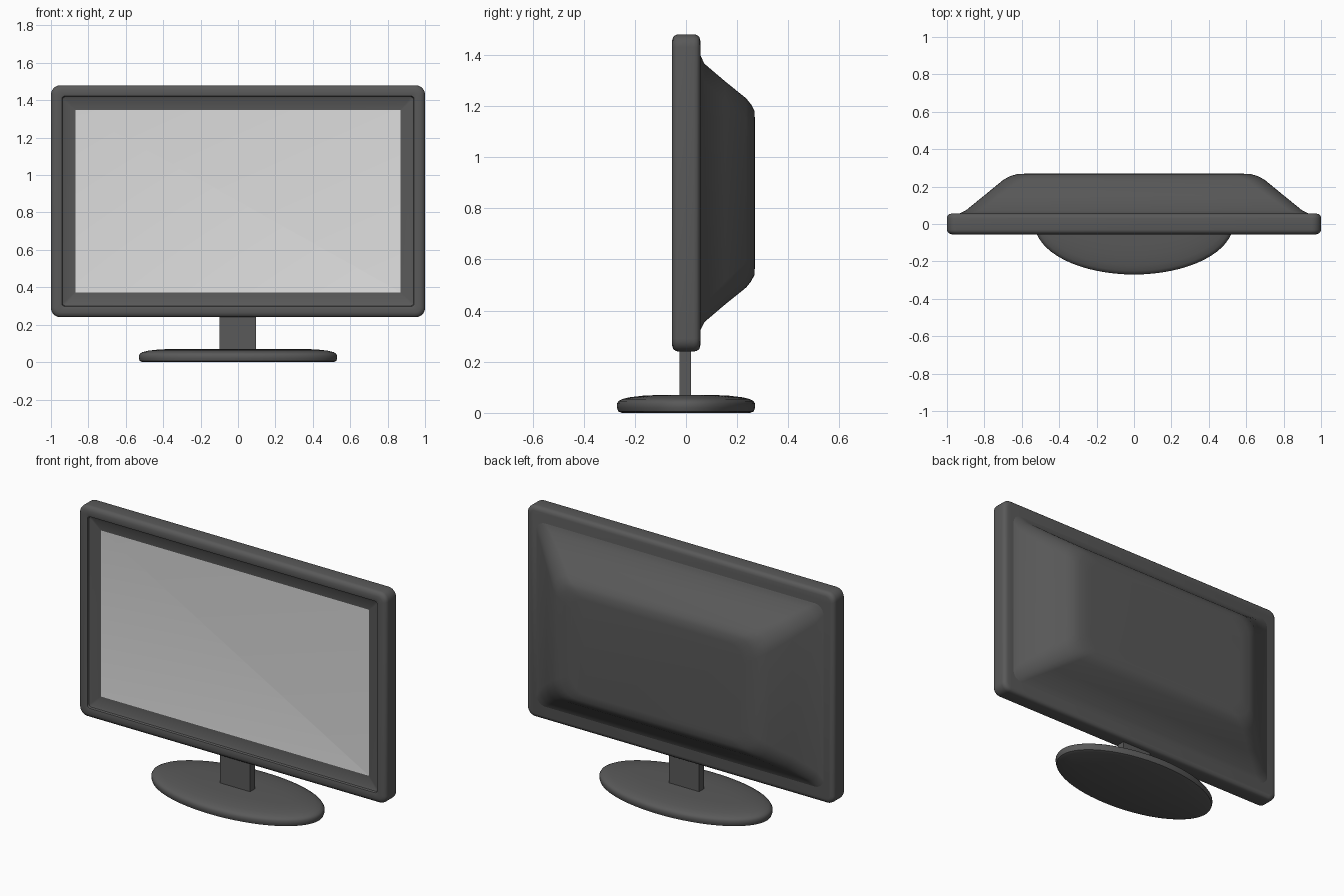
import bpy, bmesh, math

cube = bpy.data.objects.get("Cube")
if cube:
    bpy.data.objects.remove(cube)


def material(name, value):
    m = bpy.data.materials.new(name)
    m.use_nodes = True
    colour = (value, value, value, 1)
    m.diffuse_color = colour
    m.node_tree.nodes["Principled BSDF"].inputs["Base Color"].default_value = colour
    return m


charcoal = material("charcoal plastic", 0.1)
pale_grey = material("pale grey screen", 0.75)
MID_Z = 0.86  # height of the panel centre


def rounded_ring(hw, hh, r, y, steps=6):
    """Rounded rectangle facing the front at depth y."""
    pts = []
    for corner, (sx, sz) in enumerate([(1, 1), (-1, 1), (-1, -1), (1, -1)]):
        for i in range(steps + 1):
            a = (corner + i / steps) * math.pi / 2
            pts.append((sx * (hw - r) + r * math.cos(a), y,
                        MID_Z + sz * (hh - r) + r * math.sin(a)))
    return pts


def ellipse_ring(rx, ry, z, steps=64):
    return [(rx * math.cos(i * math.tau / steps), ry * math.sin(i * math.tau / steps), z)
            for i in range(steps)]


def finish(name, bm, mats, angle=40):
    bmesh.ops.recalc_face_normals(bm, faces=bm.faces)
    mesh = bpy.data.meshes.new(name)
    bm.to_mesh(mesh)
    bm.free()
    for m in mats:
        mesh.materials.append(m)
    obj = bpy.data.objects.new(name, mesh)
    bpy.context.collection.objects.link(obj)
    bpy.ops.object.select_all(action='DESELECT')
    obj.select_set(True)
    bpy.context.view_layer.objects.active = obj
    bpy.ops.object.shade_smooth_by_angle(angle=math.radians(angle))
    return obj


def loft(name, rings, mats, first_cap=0, angle=40):
    """Skin consecutive rings and cap both ends."""
    bm = bmesh.new()
    loops = [[bm.verts.new(p) for p in ring] for ring in rings]
    n = len(loops[0])
    for a, b in zip(loops, loops[1:]):
        for i in range(n):
            j = (i + 1) % n
            bm.faces.new((a[i], a[j], b[j], b[i]))
    bm.faces.new(loops[0]).material_index = first_cap
    bm.faces.new(loops[-1])
    return finish(name, bm, mats, angle)


# Screen, recessed bezel and outer frame in one skin, from screen to back
frame = [
    (0.87, 0.488, 0.003, -0.028),
    (0.925, 0.546, 0.01, -0.036),
    (0.938, 0.559, 0.015, -0.042),
    (0.942, 0.563, 0.018, -0.053),
    (0.95, 0.57, 0.02, -0.055),
    (0.975, 0.595, 0.03, -0.055),
    (0.99, 0.61, 0.042, -0.05),
    (0.998, 0.618, 0.048, -0.04),
    (1.0, 0.62, 0.05, -0.03),
    (1.0, 0.62, 0.05, 0.03),
    (0.998, 0.618, 0.048, 0.042),
    (0.99, 0.61, 0.042, 0.052),
    (0.975, 0.595, 0.03, 0.056),
]
loft("screen_frame", [rounded_ring(*p) for p in frame], [charcoal, pale_grey], first_cap=1)

# Tapered rear housing with a soft foot and shoulder
housing = [
    (0.945, 0.55, 0.05, 0.05),
    (0.925, 0.53, 0.06, 0.06),
    (0.9, 0.505, 0.07, 0.072),
    (0.80, 0.436, 0.09, 0.153),
    (0.70, 0.37, 0.1, 0.235),
    (0.665, 0.345, 0.1, 0.255),
    (0.625, 0.322, 0.1, 0.267),
    (0.56, 0.28, 0.1, 0.27),
]
loft("rear_housing", [rounded_ring(*p) for p in housing], [charcoal], angle=60)

# Flat neck reaching from the base into the frame
bm = bmesh.new()
bmesh.ops.create_cube(bm, size=1)
bmesh.ops.scale(bm, vec=(0.195, 0.045, 0.25), verts=bm.verts)
bmesh.ops.translate(bm, vec=(-0.002, -0.002, 0.165), verts=bm.verts)
finish("neck", bm, [charcoal])

# Oval base with a rounded rim: inset from the rim, height
rim = [(0.02, 0), (0.005, 0.006), (0, 0.02), (0, 0.036), (0.006, 0.046),
       (0.02, 0.054), (0.05, 0.061), (0.1, 0.067), (0.16, 0.07)]
loft("base", [ellipse_ring(0.53 - d, 0.27 - d, z) for d, z in rim], [charcoal])
